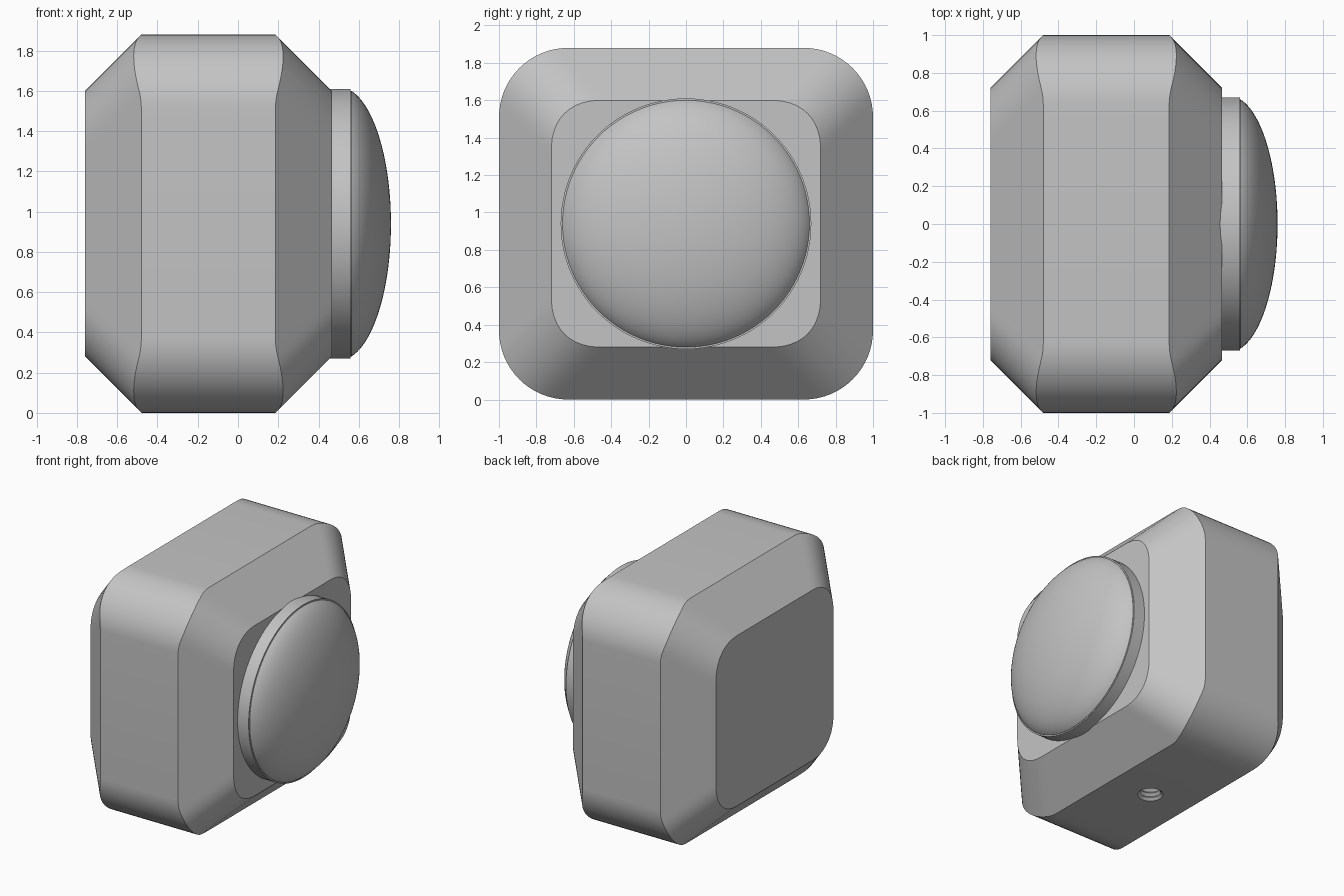
import bpy, bmesh, math
from mathutils import Matrix

cube = bpy.data.objects.get("Cube")
if cube:
    bpy.data.objects.remove(cube, do_unlink=True)

GREY = (0.55, 0.55, 0.55, 1)
grey = bpy.data.materials.new("plain_grey")
grey.use_nodes = True
grey.diffuse_color = GREY
grey.node_tree.nodes["Principled BSDF"].inputs["Base Color"].default_value = GREY

HALF_Y, HALF_Z = 1.0, 0.94      # body half width and half height
BACK, FRONT = -0.76, 0.466      # body ends along x
CHAMFER, RADIUS = 0.28, 0.37    # bevel size and corner rounding
STEPS = 16


def finish(name, bm):
    bmesh.ops.recalc_face_normals(bm, faces=bm.faces)
    mesh = bpy.data.meshes.new(name)
    bm.to_mesh(mesh)
    bm.free()
    mesh.materials.append(grey)
    obj = bpy.data.objects.new(name, mesh)
    bpy.context.collection.objects.link(obj)
    return obj


def smooth(obj):
    bpy.ops.object.select_all(action='DESELECT')
    obj.select_set(True)
    bpy.context.view_layer.objects.active = obj
    bpy.ops.object.shade_smooth_by_angle(angle=math.radians(28))


def skin(bm, rings):
    """Join neighbouring closed rings with quads."""
    for a, b in zip(rings, rings[1:]):
        for i in range(len(a)):
            j = (i + 1) % len(a)
            bm.faces.new((a[i], a[j], b[j], b[i]))


def lathe(name, profile, sides, matrix):
    """Turn a (height, radius) profile about z; a zero radius closes to a cap."""
    bm = bmesh.new()
    rings = [[bm.verts.new((r * math.cos(k * math.tau / sides),
                            r * math.sin(k * math.tau / sides), h))
              for k in range(sides)] for h, r in profile]
    skin(bm, rings)
    bm.faces.new(rings[0])
    bm.faces.new(rings[-1])
    bmesh.ops.remove_doubles(bm, verts=bm.verts, dist=1e-5)
    bm.transform(matrix)
    return finish(name, bm)


def corner_points():
    """Yield (u, v, d): insets of a rounded corner and where its bevel starts."""
    for k in range(STEPS + 1):
        angle = k / STEPS * math.pi / 2
        u, v = RADIUS * (1 - math.cos(angle)), RADIUS * (1 - math.sin(angle))
        t = (u - v) / math.sqrt(2)
        d = min(u, v)
        if abs(t) < RADIUS / 2:     # rounded slanted edge
            d = (u + v) / 2 - math.sqrt(2) * RADIUS + math.sqrt(1.5 * (RADIUS ** 2 - t * t))
        yield u, v, d


# Body: rounded block whose bevels meet in rounded slanted edges
bm = bmesh.new()
rings = [[], [], [], []]
corner = list(corner_points())
for sy, sz, flip in ((1, 1, 1), (-1, 1, -1), (-1, -1, 1), (1, -1, -1)):
    for u, v, d in corner[::flip]:
        outer = (sy * (HALF_Y - u), sz * (HALF_Z - v) + HALF_Z)
        shift = CHAMFER - d
        inner = (sy * (HALF_Y - u - shift), sz * (HALF_Z - v - shift) + HALF_Z)
        rings[0].append(bm.verts.new((BACK, *inner)))
        rings[1].append(bm.verts.new((BACK + shift, *outer)))
        rings[2].append(bm.verts.new((FRONT - shift, *outer)))
        rings[3].append(bm.verts.new((FRONT, *inner)))
skin(bm, rings)
bm.faces.new(rings[0])
bm.faces.new(rings[-1])
body = finish("body", bm)

# Threaded mounting hole in the underside
thread = [(-0.05, 0), (-0.05, 0.09), (0, 0.09)]
for k in range(8):
    thread += [(0.018 + k * 0.036, 0.07), (0.036 + k * 0.036, 0.09)]
thread.append((thread[-1][0], 0))
cutter = lathe("hole_cutter", thread, 32, Matrix.Translation((-0.15, 0, 0)))
cutter.hide_render = True
bpy.context.view_layer.objects.active = body
cut = body.modifiers.new("mounting_hole", 'BOOLEAN')
cut.operation, cut.solver, cut.object = 'DIFFERENCE', 'EXACT', cutter
bpy.ops.object.modifier_apply(modifier=cut.name)
bpy.data.objects.remove(cutter, do_unlink=True)
smooth(body)

# Round collar and domed lens, both facing +x
to_side = Matrix.Translation((0, 0, HALF_Z)) @ Matrix.Rotation(math.pi / 2, 4, 'Y')
smooth(lathe("collar", [(0.43, 0), (0.43, 0.67), (0.56, 0.67), (0.56, 0)], 96, to_side))

dome = [(0.55, 0), (0.55, 0.66)]
start = math.asin(0.06 / 0.257)
for k in range(25):
    a = start + (math.pi / 2 - start) * k / 24
    dome.append((0.503 + 0.257 * math.sin(a), 0.679 * math.cos(a) if k < 24 else 0))
smooth(lathe("dome", dome, 96, to_side))
